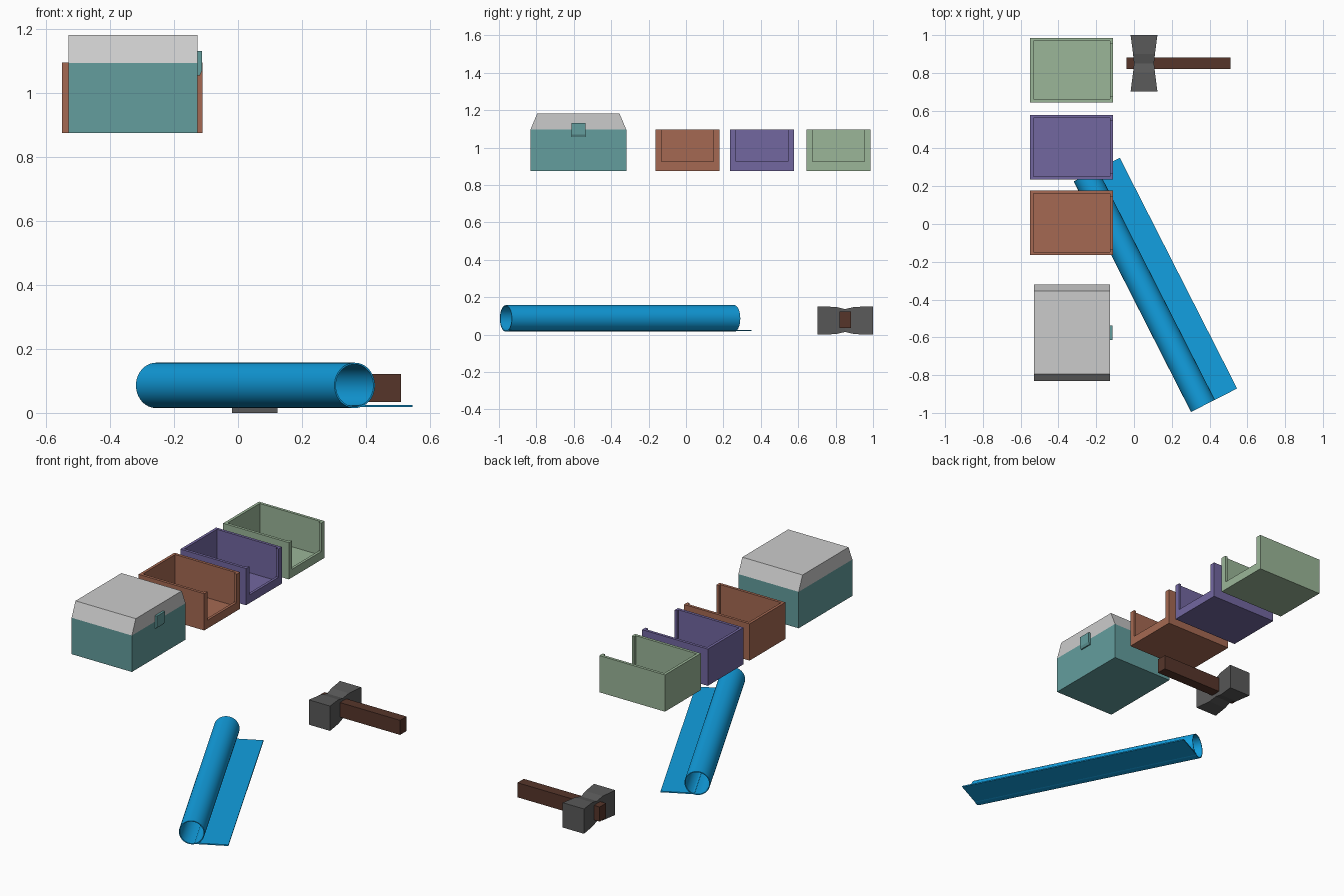
import bpy, bmesh, math
from mathutils import Matrix, Vector

if "Cube" in bpy.data.objects:
    bpy.data.objects.remove(bpy.data.objects["Cube"])


def material(name, rgb):
    m = bpy.data.materials.new(name)
    lin = [(c / 255 / 12.92) if c < 11 else ((c / 255 + 0.055) / 1.055) ** 2.4 for c in rgb]
    m.diffuse_color = (*lin, 1)
    m.use_nodes = True
    m.node_tree.nodes["Principled BSDF"].inputs["Base Color"].default_value = m.diffuse_color
    return m


def finish(name, bm, mat=None):
    bmesh.ops.recalc_face_normals(bm, faces=bm.faces[:])
    me = bpy.data.meshes.new(name)
    bm.to_mesh(me)
    bm.free()
    ob = bpy.data.objects.new(name, me)
    bpy.context.collection.objects.link(ob)
    if mat:
        me.materials.append(mat)
    return ob


def loft(name, rings, mat=None, capped=True, closed=False):
    """Skin a list of equal-length point rings."""
    bm = bmesh.new()
    rows = [[bm.verts.new(p) for p in r] for r in rings]
    pairs = list(zip(rows, rows[1:])) + ([(rows[-1], rows[0])] if closed else [])
    n = len(rows[0])
    for a, b in pairs:
        for i in range(n):
            bm.faces.new((a[i], a[(i + 1) % n], b[(i + 1) % n], b[i]))
    if capped:
        bm.faces.new(rows[0])
        bm.faces.new(rows[-1])
    return finish(name, bm, mat)


def prism_x(name, profile, x0, x1, mat=None):
    """Extrude a (y, z) profile along x."""
    return loft(name, [[(x, y, z) for y, z in profile] for x in (x0, x1)], mat)


def box(name, x, y, z, mat=None):
    return prism_x(name, [(y[0], z[0]), (y[1], z[0]), (y[1], z[1]), (y[0], z[1])], x[0], x[1], mat)


teal = material("teal", (99, 157, 157))
blue = material("blue", (18, 160, 225))
wood = material("dark_wood", (86, 53, 42))
iron = material("dark_iron", (90, 90, 90))

# Closed chest: body, sloped lid, latch
Y0, Y1 = -0.832, -0.319
box("chest_body", (-0.53, -0.127), (Y0, Y1), (0.875, 1.095), teal)
prism_x("chest_lid", [(Y0, 1.095), (Y1, 1.095), (Y1 - 0.037, 1.183), (Y0 + 0.037, 1.183)],
        -0.53, -0.127)
lx = [(-0.129, 1.055), (-0.120, 1.055), (-0.113, 1.07), (-0.113, 1.132), (-0.129, 1.132)]
loft("chest_latch", [[(x, y, z) for x, z in lx] for y in (-0.613, -0.537)], teal)


# Open bins with a cut-out on the +x side
def bin_tray(name, yc, mat):
    ob = box(name, (-0.55, -0.111), (yc - 0.171, yc + 0.171), (0.875, 1.097), mat)
    cutters = [box("cut_cavity", (-0.533, -0.127), (yc - 0.154, yc + 0.154), (0.893, 1.3)),
               box("cut_opening", (-0.3, 0.0), (yc - 0.139, yc + 0.139), (0.925, 1.3))]
    for c in cutters:
        mod = ob.modifiers.new("cut", 'BOOLEAN')
        mod.operation, mod.solver, mod.object = 'DIFFERENCE', 'EXACT', c
        c.hide_render = True
    dg = bpy.context.evaluated_depsgraph_get()
    me = bpy.data.meshes.new_from_object(ob.evaluated_get(dg))
    ob.modifiers.clear()
    ob.data = me
    for c in cutters:
        bpy.data.objects.remove(c)


for i, (yc, rgb) in enumerate([(0.007, (165, 105, 82)), (0.406, (114, 103, 160)),
                               (0.815, (155, 182, 152))]):
    bin_tray(f"bin_{i + 1}", yc, material(f"bin_colour_{i + 1}", rgb))

# Hammer: waisted head lofted along y, straight handle along x
sections = [(-0.149, 0.071, 0.075), (-0.05, 0.058, 0.073), (0, 0.053, 0.061),
            (0.05, 0.058, 0.073), (0.149, 0.071, 0.075)]
loft("hammer_head", [[(0.053 + sx * hx, 0.851 + dy, 0.075 + sz * hz)
                      for sx, sz in ((-1, -1), (1, -1), (1, 1), (-1, 1))]
                     for dy, hx, hz in sections], iron)
box("hammer_handle", (-0.04, 0.51), (0.82, 0.881), (0.034, 0.122), wood)

# Rolled mat: hollow tube plus the loose flap lying flat beside it
start, end = Vector((0.365, -0.963, 0.086)), Vector((-0.256, 0.258, 0.086))
axis = (end - start).normalized()
length = (end - start).length
side = axis.cross(Vector((0, 0, 1)))
frame = Matrix.Translation(start) @ Matrix((side, axis, Vector((0, 0, 1)))).transposed().to_4x4()


def ring(r, y, n=48):
    return [(r * math.cos(2 * math.pi * k / n), y, r * math.sin(2 * math.pi * k / n)) for k in range(n)]


tube = loft("mat_roll", [ring(0.071, 0), ring(0.071, length), ring(0.066, length), ring(0.066, 0)],
            blue, capped=False, closed=True)
flap = box("mat_flap", (0.015, 0.203), (0, length), (-0.068, -0.061), blue)
for ob in (tube, flap):
    ob.data.transform(frame)
bpy.ops.object.select_all(action='DESELECT')
tube.select_set(True)
bpy.context.view_layer.objects.active = tube
bpy.ops.object.shade_smooth_by_angle(angle=math.radians(30))
